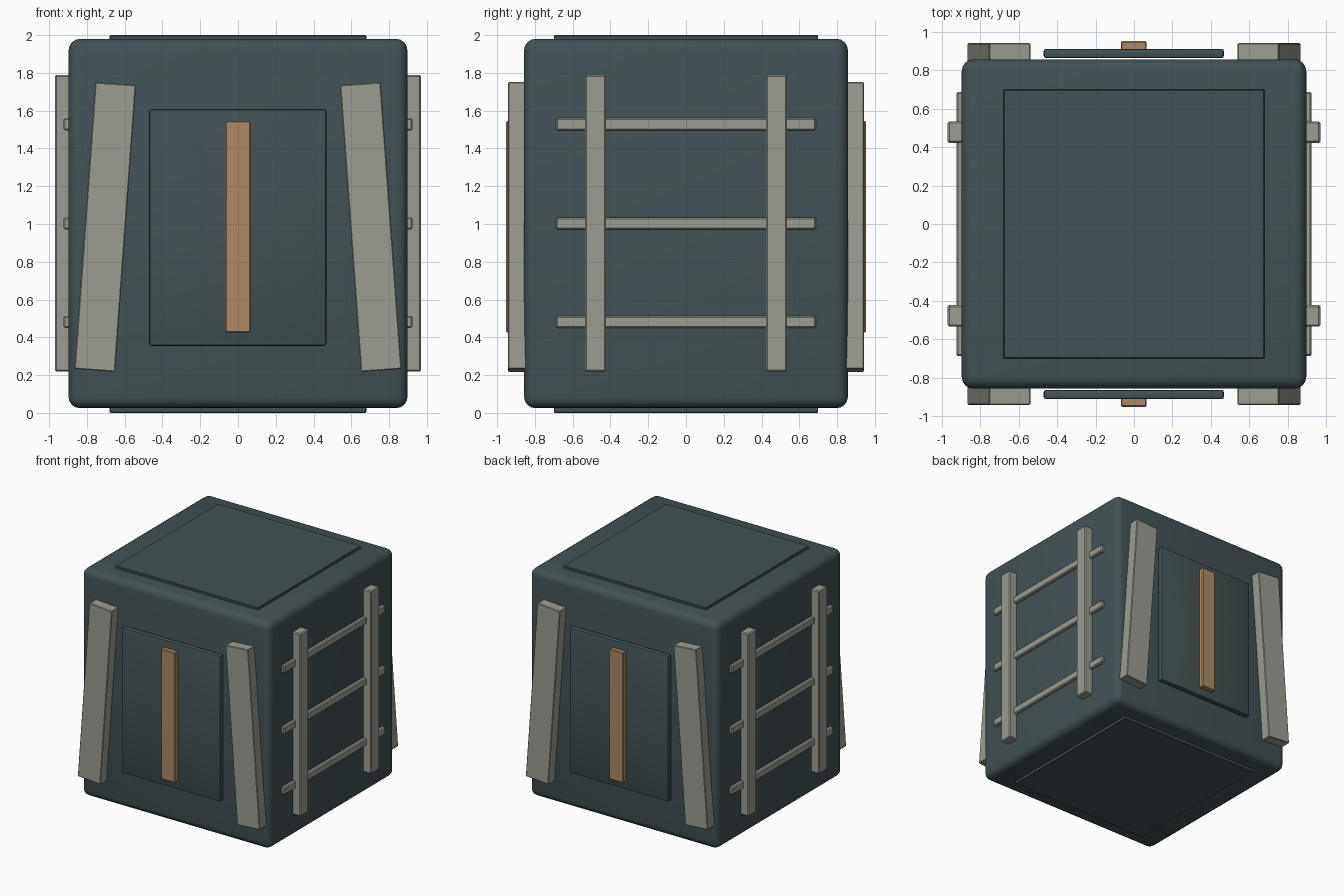
import bpy, math

if "Cube" in bpy.data.objects:
    bpy.data.objects.remove(bpy.data.objects["Cube"])


def material(name, rgb):
    m = bpy.data.materials.new(name)
    m.diffuse_color = (*rgb, 1)
    m.use_nodes = True
    m.node_tree.nodes["Principled BSDF"].inputs["Base Color"].default_value = m.diffuse_color
    return m


SLATE = material("dark slate", (0.055, 0.082, 0.089))
GREY = material("warm grey", (0.325, 0.335, 0.287))
TAN = material("tan", (0.413, 0.254, 0.127))


def box(name, lo, hi, mat, bevel=0.008, segments=1, tilt=0.0):
    """Bevelled box between two corners, tilted about y around its centre."""
    centre = [(a + b) / 2 for a, b in zip(lo, hi)]
    bpy.ops.mesh.primitive_cube_add(size=1, location=centre)
    ob = bpy.context.object
    ob.name = name
    ob.scale = [b - a for a, b in zip(lo, hi)]
    bpy.ops.object.transform_apply(location=False, rotation=False, scale=True)
    mod = ob.modifiers.new("bevel", 'BEVEL')
    mod.width, mod.segments = bevel, segments
    bpy.ops.object.modifier_apply(modifier=mod.name)
    ob.rotation_euler.y = tilt
    ob.data.materials.append(mat)
    bpy.ops.object.shade_smooth_by_angle(angle=math.radians(35))
    return ob


def span(side, a, b):
    """Ordered interval a..b mirrored to the given side."""
    return sorted((side * a, side * b))


# Main crate body with rounded edges
box("body", (-0.897, -0.857, 0.025), (0.897, 0.857, 1.98), SLATE, 0.06, 4)

# Raised plates on the top and bottom
box("top_plate", (-0.68, -0.70, 1.95), (0.68, 0.70, 2.0), SLATE, 0.005)
box("bottom_plate", (-0.68, -0.70, 0.0), (0.68, 0.70, 0.05), SLATE, 0.005)

for s, end in ((-1, "front"), (1, "back")):
    # Door panel with its central strip
    y0, y1 = span(s, 0.864, 0.912)
    box(end + "_panel", (-0.47, y0, 0.355), (0.468, y1, 1.608), SLATE, 0.012, 2)
    y0, y1 = span(s, 0.89, 0.952)
    box(end + "_strip", (-0.068, y0, 0.425), (0.066, y1, 1.545), TAN, 0.006)
    # Slanted struts either side of the panel
    y0, y1 = span(s, 0.83, 0.943)
    for side in (-1, 1):
        x = side * 0.703
        box(end + "_strut", (x - 0.108, y0, 0.223), (x + 0.108, y1, 1.745),
            GREY, 0.005, tilt=-side * math.radians(4.18))

for s, end in ((-1, "left"), (1, "right")):
    # Ladder rails
    x0, x1 = span(s, 0.85, 0.97)
    for y in (-0.479, 0.479):
        box(end + "_rail", (x0, y - 0.056, 0.218), (x1, y + 0.056, 1.79), GREY)
    # Ladder rungs
    x0, x1 = span(s, 0.86, 0.924)
    for z in (0.482, 1.003, 1.528):
        box(end + "_rung", (x0, -0.688, z - 0.032), (x1, 0.688, z + 0.032), GREY)
